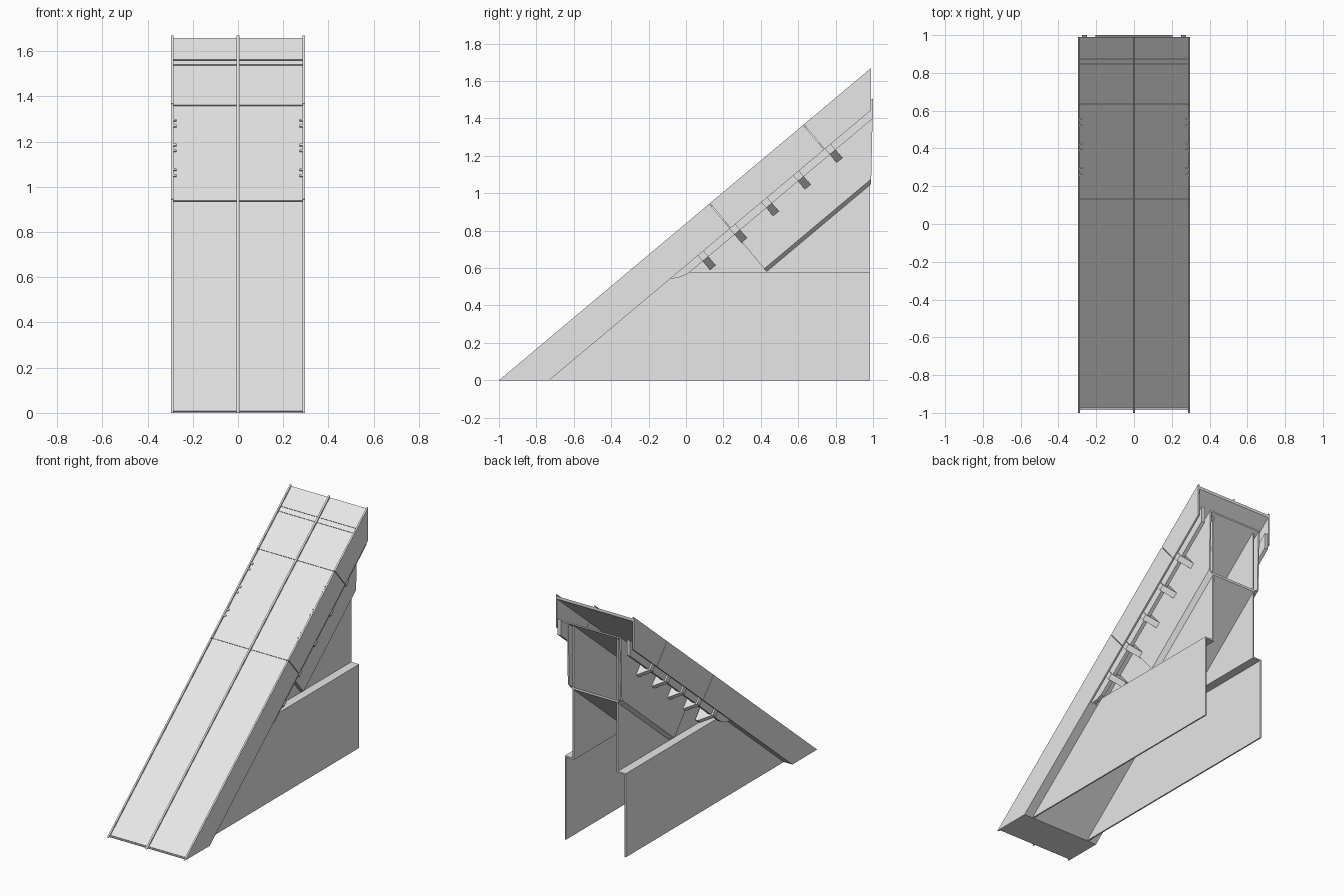
import bpy, bmesh, math

cube = bpy.data.objects.get("Cube")
if cube:
    bpy.data.objects.remove(cube, do_unlink=True)

grey = bpy.data.materials.new("plain grey")
grey.use_nodes = True
grey.diffuse_color = (0.8, 0.8, 0.8, 1)
grey.node_tree.nodes["Principled BSDF"].inputs["Base Color"].default_value = (0.8, 0.8, 0.8, 1)

A = math.radians(40)          # ramp pitch
C, S, T = math.cos(A), math.sin(A), math.tan(A)
BACK = 0.99


def on_slope(s, d):
    """Point s along the ramp and d below its top edge, as (y, z)."""
    return (-1 + s * C + d * S, s * S - d * C)


def at_y(y, d):
    """Point at a given y and d below the top edge."""
    return (y, (y + 1) * T - d / C)


def at_z(z, d):
    """Point at a given height and d below the top edge."""
    return ((z + d / C) / T - 1, z)


def loft(name, ring_a, ring_b):
    """Solid between two matching rings of points."""
    bm = bmesh.new()
    a = [bm.verts.new(p) for p in ring_a]
    b = [bm.verts.new(p) for p in ring_b]
    bm.faces.new(a)
    bm.faces.new(b[::-1])
    for i in range(len(a)):
        j = (i + 1) % len(a)
        bm.faces.new((a[j], a[i], b[i], b[j]))
    bmesh.ops.recalc_face_normals(bm, faces=bm.faces)
    mesh = bpy.data.meshes.new(name)
    bm.to_mesh(mesh)
    bm.free()
    mesh.materials.append(grey)
    obj = bpy.data.objects.new(name, mesh)
    bpy.context.collection.objects.link(obj)


def prism(name, outline, x0, x1):
    loft(name, [(x0, y, z) for y, z in outline], [(x1, y, z) for y, z in outline])


def pair(name, outline, x0, x1):
    prism("left_" + name, outline, x0, x1)
    prism("right_" + name, outline, -x0, -x1)


def band(s0, s1, d0, d1):
    """Sloping strip outline; s1 of None runs to the vertical back cut."""
    end = [at_y(BACK, d1), at_y(BACK, d0)] if s1 is None else [on_slope(s1, d1), on_slope(s1, d0)]
    return [on_slope(s0, d0), on_slope(s0, d1)] + end


# Side panels with two seams
DEPTH, SEAM1, SEAM2, GAP = 0.173, 1.47, 2.126, 0.002
pair("lower_side_panel", [(-1, 0), at_z(0, DEPTH), on_slope(SEAM1 - GAP, DEPTH),
                          on_slope(SEAM1 - GAP, 0)], 0.286, 0.297)
pair("middle_side_panel", band(SEAM1 + GAP, SEAM2 - GAP, 0, DEPTH), 0.286, 0.297)
pair("upper_side_panel", band(SEAM2 + GAP, None, 0, DEPTH), 0.286, 0.297)

# Centre divider standing just above the deck
prism("centre_divider", [(-1, 0), at_z(0, 0.02), at_y(BACK, 0.02), at_y(BACK, 0)], -0.006, 0.006)

# Deck panels over a continuous bed
prism("deck_bed", [at_z(0, 0.014), at_z(0, 0.024), at_y(BACK, 0.024), at_y(BACK, 0.014)], -0.288, 0.288)
edges = [0.022, SEAM1, SEAM2, 2.405, 2.44, None]
for i, (s0, s1) in enumerate(zip(edges, edges[1:])):
    stop = None if s1 is None else s1 - 0.004
    pair(f"deck_panel_{i + 1}", band(s0 + 0.003, stop, 0.009, 0.016), 0.005, 0.287)

# Small edge grips on the deck
for i in range(3):
    s = 1.635 + 0.17 * i
    for k, ds in enumerate((0, 0.04)):
        pair(f"edge_grip_{i + 1}_{k + 1}", band(s + ds, s + ds + 0.012, 0.003, 0.012), 0.273, 0.288)

# Closed toe and lower soffit
RAIL_START = 1.05
prism("toe_plate", [(-0.985, 0), at_z(0, DEPTH), (-0.73, 0.006), (-0.985, 0.006)], -0.29, 0.29)
prism("lower_soffit", [at_z(0, DEPTH), on_slope(RAIL_START, DEPTH),
                       on_slope(RAIL_START, DEPTH - 0.008), at_z(0, DEPTH - 0.008)], -0.29, 0.29)

# Long rails under both edges
pair("under_rail", [on_slope(RAIL_START, 0.13), on_slope(RAIL_START, 0.173),
                    on_slope(RAIL_START + 0.04, 0.198), on_slope(RAIL_START + 0.09, 0.213),
                    at_y(1.0, 0.213), at_y(1.0, 0.13)], 0.25, 0.276)

# Tapered brackets tying the rails to the inner box
for i in range(5):
    s = 1.263 + 0.222 * i
    for side, sign in (("left", 1), ("right", -1)):
        rings = []
        for t in (s - 0.02, s + 0.02):
            section = ((0.18, 0.165), (0.287, 0.165), (0.287, 0.212), (0.2, 0.273), (0.18, 0.273))
            rings.append([(sign * x, *on_slope(t, d)) for x, d in section])
        loft(f"{side}_bracket_{i + 1}", *rings)

# Inner box under the upper deck
FLOOR = 0.475
pair("box_side", [on_slope(SEAM1, 0.13), on_slope(SEAM1, FLOOR - 0.02),
                  at_y(BACK, FLOOR - 0.02), at_y(1.0, 0.13)], 0.195, 0.205)
for side, sign in (("left", 1), ("right", -1)):
    rings = []
    for at in (lambda d: on_slope(SEAM1, d), lambda d: at_y(BACK, d)):
        section = ((0.195, FLOOR - 0.02), (0.205, FLOOR - 0.02), (0.172, FLOOR), (0.162, FLOOR))
        rings.append([(sign * x, *at(d)) for x, d in section])
    loft(side + "_box_chamfer", *rings)
prism("box_floor", band(SEAM1, None, FLOOR - 0.012, FLOOR), -0.172, 0.172)
prism("box_top", [on_slope(RAIL_START, 0.13), on_slope(RAIL_START, 0.138),
                  at_y(1.0, 0.138), at_y(1.0, 0.13)], -0.2, 0.2)
pair("box_front", band(SEAM1, SEAM1 + 0.008, 0.13, FLOOR - 0.02), 0.165, 0.2)

# Inner webs, ledges and base walls
LEDGE = 0.575
pair("web", [at_z(LEDGE - 0.005, 0.13), (0.985, LEDGE - 0.005), at_y(0.985, 0.13)], 0.162, 0.172)
pair("base_ledge", [at_z(LEDGE, DEPTH), (0.985, LEDGE), (0.985, LEDGE - 0.01),
                    at_z(LEDGE - 0.01, DEPTH)], 0.162, 0.232)
pair("base_wall", [at_z(0, DEPTH), (0.985, 0), (0.985, LEDGE), at_z(LEDGE, DEPTH)], 0.222, 0.232)
